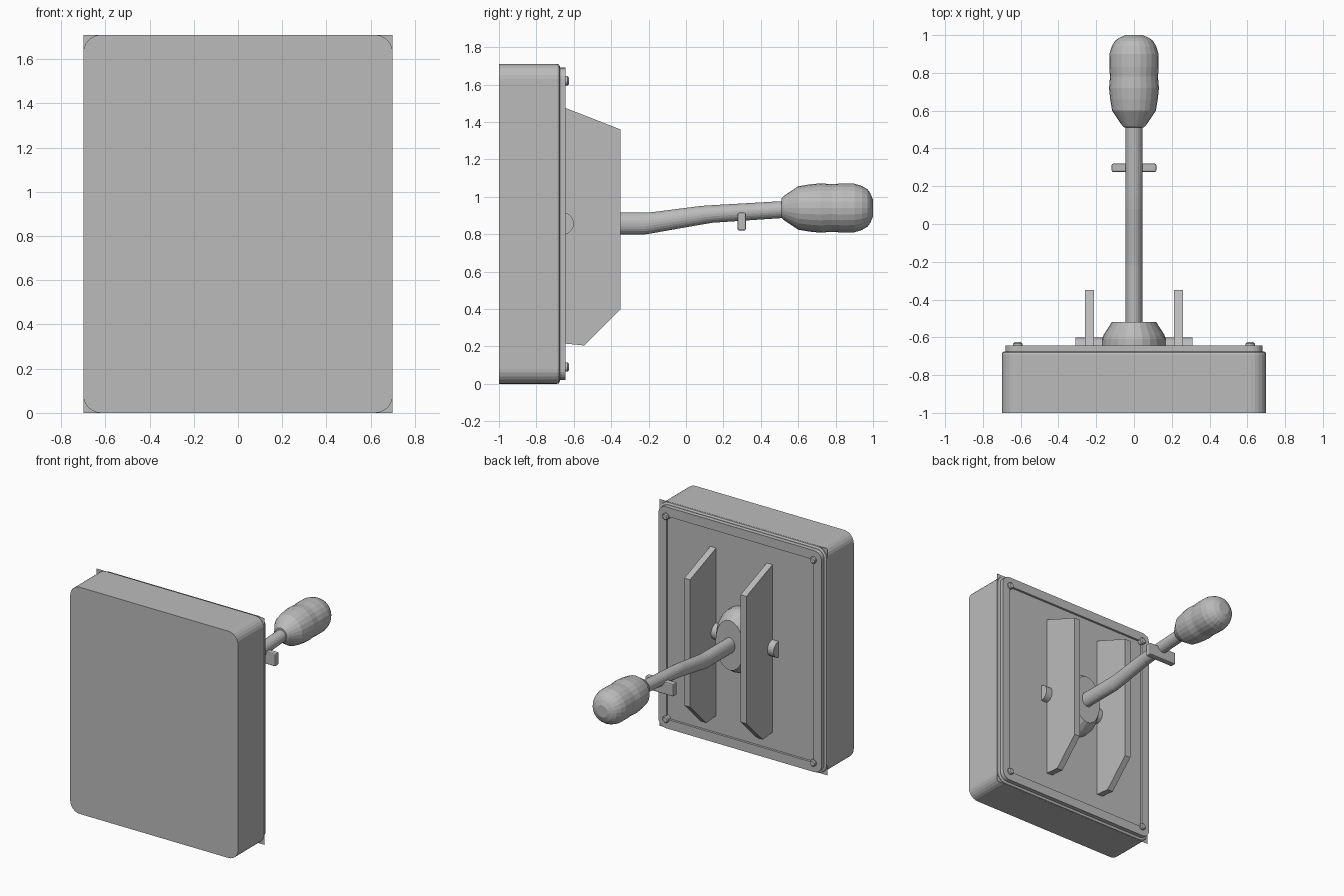
import bpy, bmesh, math
from mathutils import Vector

cube = bpy.data.objects.get("Cube")
if cube:
    bpy.data.objects.remove(cube, do_unlink=True)

grey = bpy.data.materials.new("plain grey")
grey.use_nodes = True
grey.diffuse_color = (0.5, 0.5, 0.5, 1)
grey.node_tree.nodes["Principled BSDF"].inputs["Base Color"].default_value = (0.5, 0.5, 0.5, 1)

MID = 0.855  # height of the case centre


def finish(name, bm):
    bmesh.ops.recalc_face_normals(bm, faces=bm.faces)
    mesh = bpy.data.meshes.new(name)
    bm.to_mesh(mesh)
    bm.free()
    mesh.materials.append(grey)
    obj = bpy.data.objects.new(name, mesh)
    bpy.context.collection.objects.link(obj)
    return obj


def loft(name, rings):
    """Join equal rings of points with quads and cap both ends."""
    bm = bmesh.new()
    rows = [[bm.verts.new(p) for p in ring] for ring in rings]
    n = len(rows[0])
    for a, b in zip(rows, rows[1:]):
        for i in range(n):
            j = (i + 1) % n
            bm.faces.new((a[i], a[j], b[j], b[i]))
    bm.faces.new(rows[0])
    bm.faces.new(rows[-1])
    return finish(name, bm)


def rounded(y, w, h, r, steps=6):
    pts = []
    for k, (sx, sz) in enumerate(((1, 1), (-1, 1), (-1, -1), (1, -1))):
        for s in range(steps + 1):
            a = math.pi / 2 * (k + s / steps)
            pts.append((sx * (w - r) + r * math.cos(a), y,
                        MID + sz * (h - r) + r * math.sin(a)))
    return pts


def ellipse(y, z, rx, rz, cx=0, n=24):
    return [(cx + rx * math.cos(math.tau * i / n), y, z + rz * math.sin(math.tau * i / n))
            for i in range(n)]


def box(name, x, y, z, bevel=0.0):
    bm = bmesh.new()
    bmesh.ops.create_cube(bm, size=1)
    for v in bm.verts:
        v.co = Vector([(a + b) / 2 + c * (b - a) for (a, b), c in zip((x, y, z), v.co)])
    if bevel:
        bmesh.ops.bevel(bm, geom=bm.edges[:], offset=bevel, segments=2,
                        profile=0.5, affect='EDGES')
    return finish(name, bm)


# Case with a softened back rim
loft("case", [rounded(-1, 0.70, 0.855, 0.08), rounded(-0.69, 0.70, 0.855, 0.08),
              rounded(-0.68, 0.697, 0.852, 0.077), rounded(-0.675, 0.688, 0.843, 0.07)])

# Thin square gasket sheet between case and cover
bm = bmesh.new()
bm.faces.new([bm.verts.new((sx * 0.70, -0.686, MID + sz * MID))
              for sx, sz in ((1, -1), (-1, -1), (-1, 1), (1, 1))])
finish("gasket_sheet", bm)

# Cover plate with a shallow recessed panel
loft("cover_plate", [rounded(-0.68, 0.68, 0.835, 0.06), rounded(-0.643, 0.68, 0.835, 0.06),
                     rounded(-0.643, 0.615, 0.765, 0.004), rounded(-0.66, 0.615, 0.765, 0.004)])

# Corner screws
for sx in (-1, 1):
    for sz in (-1, 1):
        c = (MID + sz * 0.765, sx * 0.615)
        loft("screw", [ellipse(y, c[0], r, r, c[1], 16)
                       for y, r in ((-0.67, 0.025), (-0.633, 0.025), (-0.626, 0.018))])

# Guard fins either side of the lever
PROFILE = ((-0.665, 0.217), (-0.545, 0.205), (-0.35, 0.40), (-0.35, 1.36), (-0.665, 1.483))
for name, x in (("left_fin", 0.235), ("right_fin", -0.235)):
    loft(name, [[(x + d, y, z) for y, z in PROFILE] for d in (-0.024, 0.024)])

# Pivot pin running through the fins
loft("pivot_pin", [[(x, -0.66 + 0.06 * math.cos(math.tau * i / 24),
                     0.857 + 0.06 * math.sin(math.tau * i / 24)) for i in range(24)]
                   for x in (-0.31, 0.31)])

# Tall oval boot at the lever's root
loft("lever_boot", [ellipse(y, 0.857, r, r + 0.07) for y, r in
                    ((-0.67, 0.172), (-0.61, 0.17), (-0.585, 0.16), (-0.52, 0.118))])

# Bent lever shaft
loft("lever_shaft", [ellipse(y, z, 0.045, rz) for y, z, rz in
                     ((-0.6, 0.857, 0.058), (-0.22, 0.857, 0.058), (-0.17, 0.863, 0.056),
                      (0.08, 0.901, 0.05), (0.14, 0.908, 0.047), (0.54, 0.933, 0.045))])

# Grip with a slight waist
loft("grip", [ellipse(y, 0.94, r, r) for y, r in
              ((0.51, 0.05), (0.52, 0.062), (0.6, 0.116), (0.66, 0.126), (0.72, 0.132),
               (0.78, 0.127), (0.83, 0.131), (0.9, 0.13), (0.94, 0.118), (0.97, 0.1),
               (0.985, 0.08), (1.0, 0.045))])

# Cross bar under the shaft
box("cross_bar", (-0.118, 0.118), (0.275, 0.32), (0.82, 0.915), 0.008)
